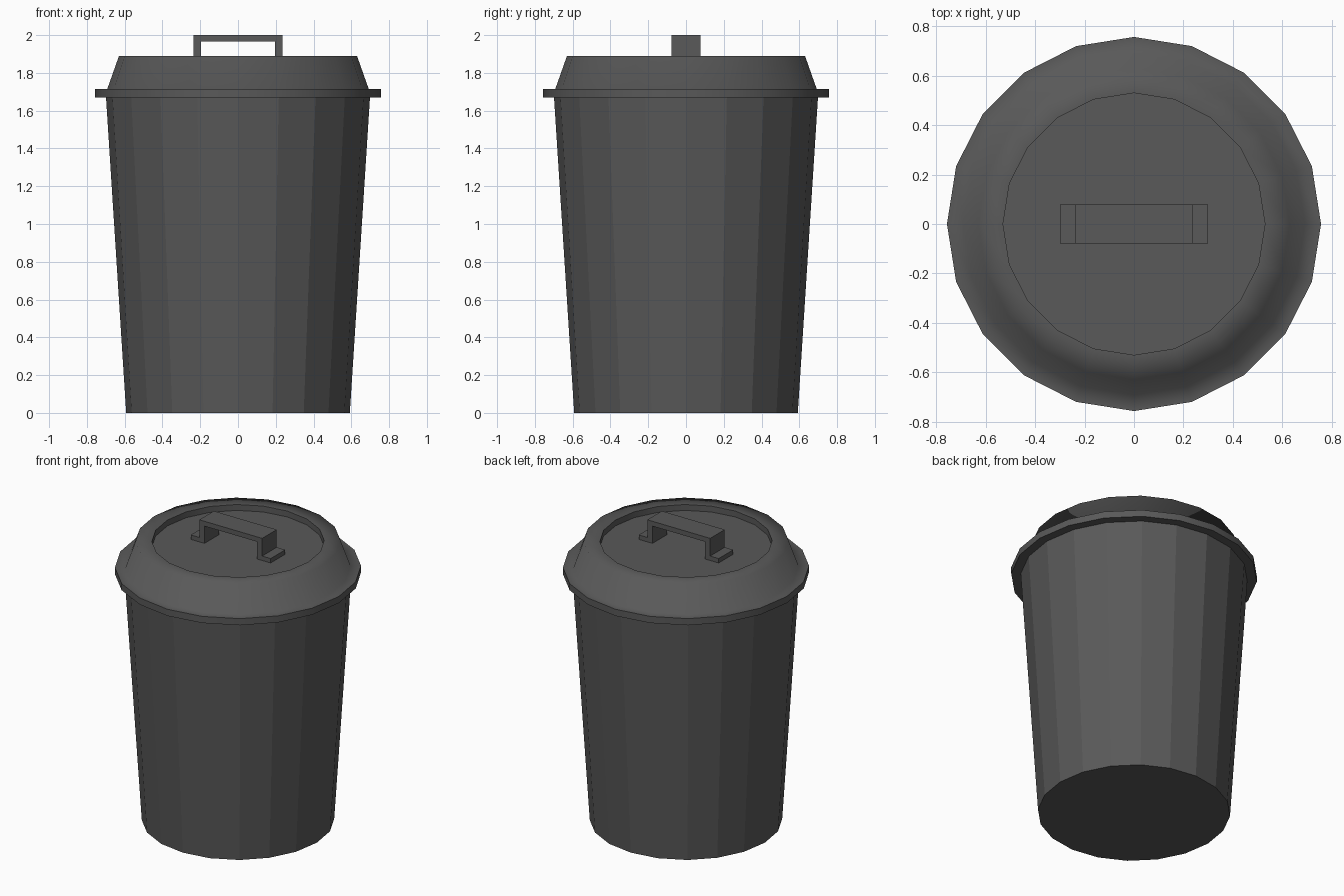
import bpy, bmesh
from math import cos, sin, tau, radians

if "Cube" in bpy.data.objects:
    bpy.data.objects.remove(bpy.data.objects["Cube"])

SIDES = 20

mat = bpy.data.materials.new("dark_grey")
mat.diffuse_color = (0.1, 0.1, 0.1, 1)
mat.use_nodes = True
mat.node_tree.nodes["Principled BSDF"].inputs["Base Color"].default_value = mat.diffuse_color


def finish(name, bm):
    bmesh.ops.recalc_face_normals(bm, faces=bm.faces)
    mesh = bpy.data.meshes.new(name)
    bm.to_mesh(mesh)
    bm.free()
    mesh.materials.append(mat)
    obj = bpy.data.objects.new(name, mesh)
    bpy.context.collection.objects.link(obj)
    return obj


def lathe(name, profile):
    """Stack of 20-sided rings (radius, z), capped at both ends."""
    bm = bmesh.new()
    rings = [[bm.verts.new((r * cos(tau * i / SIDES), r * sin(tau * i / SIDES), z))
              for i in range(SIDES)] for r, z in profile]
    for a, b in zip(rings, rings[1:]):
        for i in range(SIDES):
            j = (i + 1) % SIDES
            bm.faces.new((a[i], a[j], b[j], b[i]))
    bm.faces.new(rings[0][::-1])
    bm.faces.new(rings[-1])
    return finish(name, bm)


# Tapered faceted can
lathe("can_body", [(0.592, 0), (0.70, 1.69)])

# Lid: overhanging rim, sloped side, flat ring, recessed centre
lid = lathe("lid", [(0.757, 1.67), (0.757, 1.715), (0.692, 1.715),
                    (0.63, 1.89), (0.53, 1.89), (0.53, 1.85)])
bpy.context.view_layer.objects.active = lid
lid.select_set(True)
bpy.ops.object.shade_smooth_by_angle(angle=radians(80))

# Strap handle with feet: mirrored half profile extruded along y
half = [(0.197, 1.967), (0.197, 1.85), (0.30, 1.85), (0.30, 1.88),
        (0.236, 1.88), (0.236, 2.0)]
outline = half + [(-x, z) for x, z in reversed(half)]
bm = bmesh.new()
face = bm.faces.new([bm.verts.new((x, -0.078, z)) for x, z in outline])
ext = bmesh.ops.extrude_face_region(bm, geom=[face], use_keep_orig=True)
bmesh.ops.translate(bm, vec=(0, 0.156, 0),
                    verts=[v for v in ext["geom"] if isinstance(v, bmesh.types.BMVert)])
finish("lid_handle", bm)
